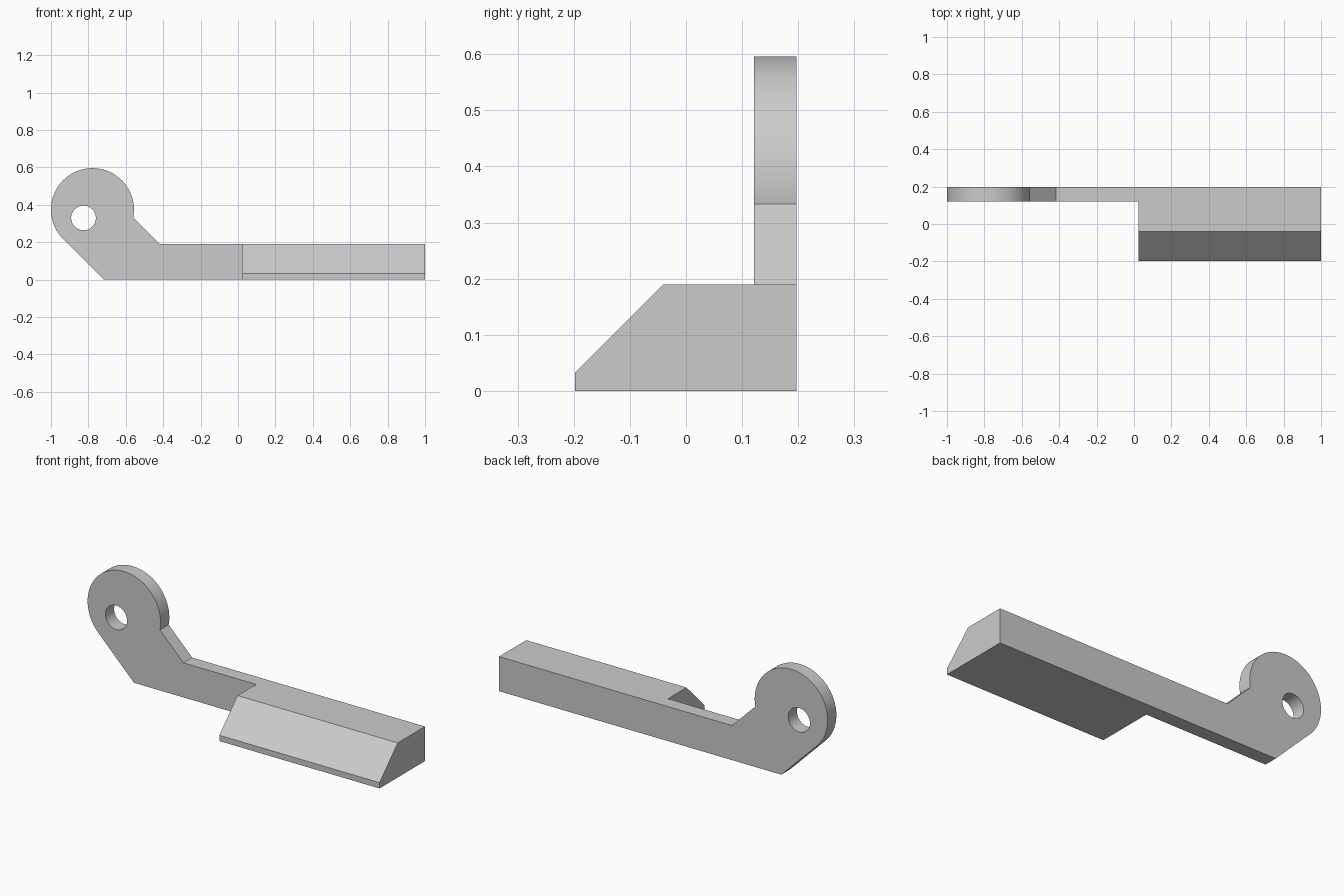
import bpy
import bmesh
from math import cos, sin, radians
from mathutils import Vector

cube = bpy.data.objects.get("Cube")
if cube:
    bpy.data.objects.remove(cube, do_unlink=True)

grey = bpy.data.materials.new("light grey")
grey.use_nodes = True
grey.diffuse_color = (0.6, 0.6, 0.6, 1)
grey.node_tree.nodes["Principled BSDF"].inputs["Base Color"].default_value = (0.6, 0.6, 0.6, 1)


def prism(name, points, offset):
    """Extrude a closed 3D outline along an offset."""
    bm = bmesh.new()
    face = bm.faces.new([bm.verts.new(p) for p in points])
    moved = bmesh.ops.extrude_face_region(bm, geom=[face])["geom"]
    verts = [v for v in moved if isinstance(v, bmesh.types.BMVert)]
    bmesh.ops.translate(bm, verts=verts, vec=Vector(offset))
    bmesh.ops.recalc_face_normals(bm, faces=bm.faces)
    mesh = bpy.data.meshes.new(name)
    bm.to_mesh(mesh)
    bm.free()
    mesh.materials.append(grey)
    obj = bpy.data.objects.new(name, mesh)
    bpy.context.collection.objects.link(obj)
    return obj


def arc(cx, cz, radius, start, end, steps, y):
    angles = [radians(start + (end - start) * i / steps) for i in range(steps + 1)]
    return [(cx + radius * cos(a), y, cz + radius * sin(a)) for a in angles]


def combine(target, other, operation):
    """Apply a boolean and discard the helper."""
    mod = target.modifiers.new(operation.lower(), "BOOLEAN")
    mod.operation = operation
    mod.solver = "EXACT"
    mod.object = other
    bpy.context.view_layer.objects.active = target
    bpy.ops.object.modifier_apply(modifier=mod.name)
    bpy.data.objects.remove(other, do_unlink=True)


FRONT, BACK, TOP = 0.121, 0.197, 0.19

# Flat arm with a round eye on an angled neck
outline = [(-0.718, FRONT, 0), (1, FRONT, 0), (1, FRONT, TOP), (-0.417, FRONT, TOP)]
outline += arc(-0.778, 0.374, 0.222, -10.7, 225, 80, FRONT)
arm = prism("lever_arm", outline, (0, BACK - FRONT, 0))

# Thick pad with a sloping front
pad_profile = [(0.025, y, z) for y, z in
               ((BACK, 0), (BACK, TOP), (-0.04, TOP), (-0.198, 0.032), (-0.198, 0))]
pad = prism("pad", pad_profile, (0.975, 0, 0))
combine(arm, pad, "UNION")

# Pivot hole through the eye
hole = prism("pivot_hole_cutter", arc(-0.826, 0.33, 0.066, 0, 352.5, 47, 0), (0, 0.4, 0))
hole.hide_render = True
combine(arm, hole, "DIFFERENCE")

# Smooth the curved walls, keep the corners sharp
bpy.ops.object.select_all(action="DESELECT")
arm.select_set(True)
bpy.context.view_layer.objects.active = arm
bpy.ops.object.shade_smooth_by_angle(angle=radians(30))
